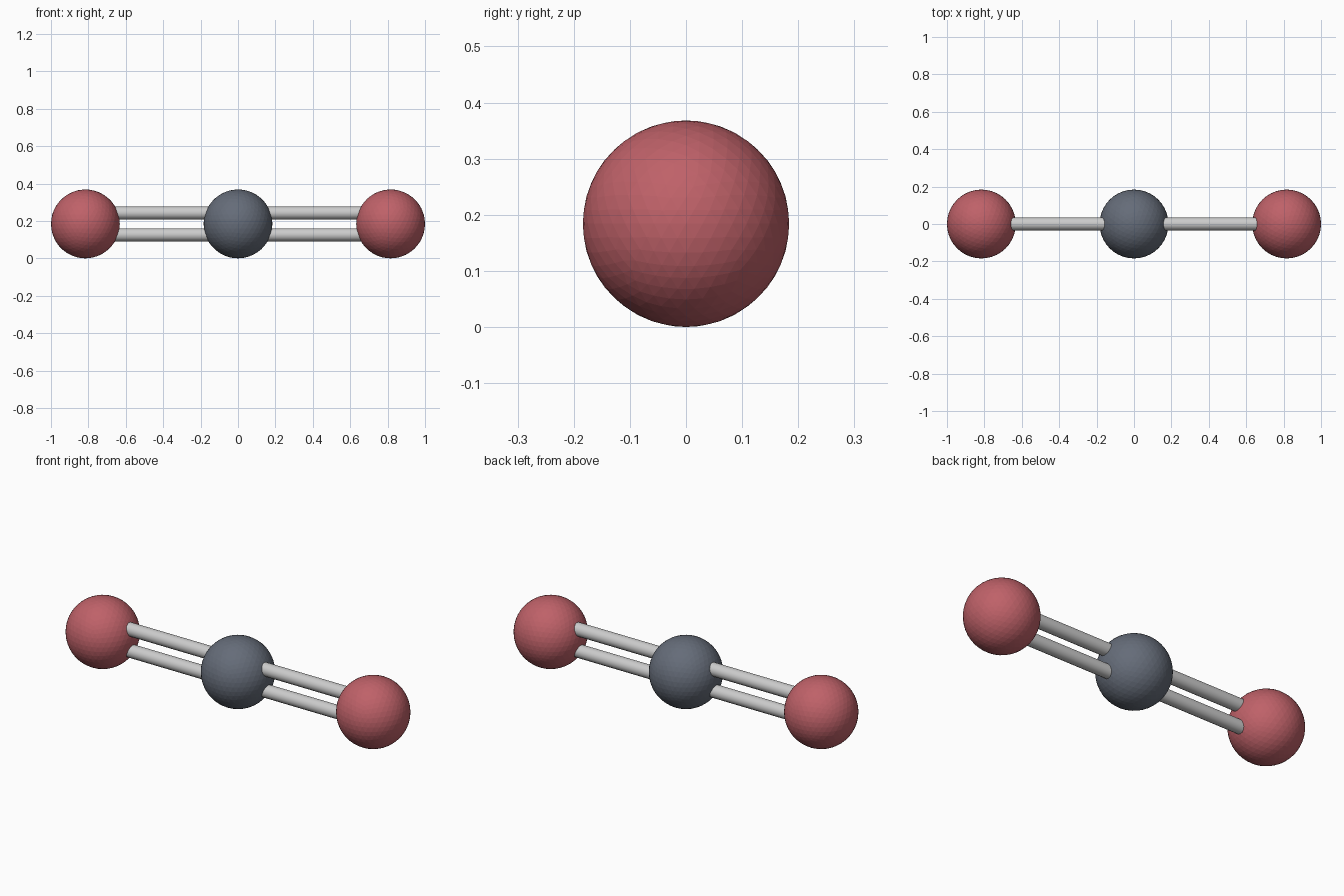
import bpy
from math import pi

if "Cube" in bpy.data.objects:
    bpy.data.objects.remove(bpy.data.objects["Cube"])

R = 0.184        # atom radius, also centre height
SPACING = 0.816  # distance between atom centres
BOND_R = 0.035
BOND_OFFSET = 0.0585


def material(name, color):
    mat = bpy.data.materials.new(name)
    mat.diffuse_color = color
    mat.use_nodes = True
    mat.node_tree.nodes["Principled BSDF"].inputs["Base Color"].default_value = mat.diffuse_color
    return mat


red = material("red", (0.52, 0.12, 0.14, 1))
dark = material("dark_grey", (0.13, 0.15, 0.19, 1))


def atom(name, x, mat):
    bpy.ops.mesh.primitive_ico_sphere_add(subdivisions=4, radius=R, location=(x, 0, R))
    ob = bpy.context.object
    ob.name = name
    ob.data.materials.append(mat)


def bond(name, x, z):
    # ends are hidden inside the two atoms it joins
    bpy.ops.mesh.primitive_cylinder_add(vertices=16, radius=BOND_R, depth=SPACING - 2 * R + 0.06,
                                        location=(x, 0, z), rotation=(0, pi / 2, 0))
    bpy.context.object.name = name
    bpy.ops.object.shade_smooth_by_angle()


# Central atom
atom("centre_atom", 0, dark)

# Outer atoms, each joined by a double bond
for side, s in (("left", -1), ("right", 1)):
    atom(side + "_atom", s * SPACING, red)
    for level, v in (("lower", -1), ("upper", 1)):
        bond(f"{side}_{level}_bond", s * SPACING / 2, R + v * BOND_OFFSET)
